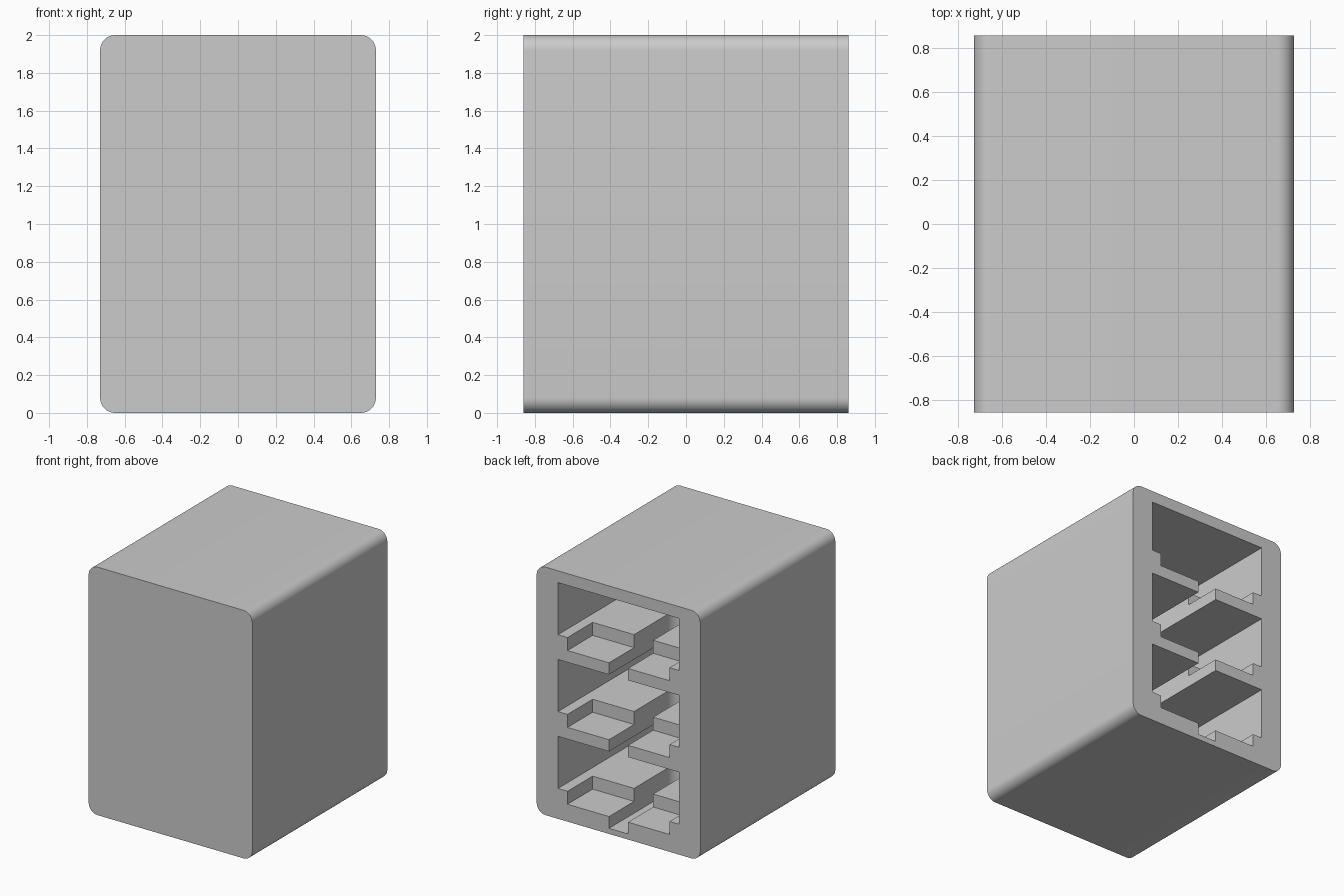
import bpy, bmesh, math

cube = bpy.data.objects.get("Cube")
if cube:
    bpy.data.objects.remove(cube, do_unlink=True)

# Overall size and compartment layout
W, D, H = 0.73, 0.86, 2.0
RADIUS = 0.08
PITCH = 0.62
BASE = 0.045
INNER = 0.54
FRONT_WALL = -0.7


def prism(name, outline, z0, z1):
    """Upright solid with the given plan outline."""
    bm = bmesh.new()
    face = bm.faces.new([bm.verts.new((x, y, z0)) for x, y in outline])
    up = bmesh.ops.extrude_face_region(bm, geom=[face])["geom"]
    bmesh.ops.translate(bm, vec=(0, 0, z1 - z0),
                        verts=[v for v in up if isinstance(v, bmesh.types.BMVert)])
    bmesh.ops.recalc_face_normals(bm, faces=bm.faces)
    mesh = bpy.data.meshes.new(name)
    bm.to_mesh(mesh)
    bm.free()
    obj = bpy.data.objects.new(name, mesh)
    bpy.context.collection.objects.link(obj)
    return obj


def rect(half, y0, y1):
    return [(-half, y0), (half, y0), (half, y1), (-half, y1)]


def slot_outline(half, y_centre, y1, steps=16):
    arc = [math.pi + math.pi * i / steps for i in range(steps + 1)]
    return ([(half * math.cos(a), y_centre + half * math.sin(a)) for a in arc]
            + [(half, y1), (-half, y1)])


# Cabinet body with its four long edges rounded
cabinet = prism("cabinet", rect(W, -D, D), 0, H)
bm = bmesh.new()
bm.from_mesh(cabinet.data)
long_edges = [e for e in bm.edges
              if abs(e.verts[0].co.y - e.verts[1].co.y) > D]
bmesh.ops.bevel(bm, geom=long_edges, offset=RADIUS, segments=10,
                profile=0.5, affect='EDGES')
bm.to_mesh(cabinet.data)
bm.free()

# Three open compartments, each with a recessed shelf lip and a finger slot
cutters = []
for i in range(3):
    z = BASE + PITCH * i
    shelf = z + 0.2
    below = z if i == 0 else z - 0.05
    cutters += [
        prism("compartment_cutter", rect(INNER, FRONT_WALL, D + 0.1), shelf, z + PITCH),
        prism("recess_cutter", rect(0.455, 0.54, D + 0.12), z + 0.095, shelf + 0.1),
        prism("slot_cutter", slot_outline(0.085, 0.12, D + 0.14), below, shelf + 0.12),
    ]
for cutter in cutters:
    cutter.hide_render = True
    mod = cabinet.modifiers.new("cut", 'BOOLEAN')
    mod.operation = 'DIFFERENCE'
    mod.solver = 'EXACT'
    mod.object = cutter

# Bake the cuts and drop the cutters
bpy.context.view_layer.update()
graph = bpy.context.evaluated_depsgraph_get()
baked = bpy.data.meshes.new_from_object(cabinet.evaluated_get(graph))
cabinet.modifiers.clear()
cabinet.data = baked
for cutter in cutters:
    bpy.data.objects.remove(cutter, do_unlink=True)

# Plain grey finish
grey = bpy.data.materials.new("light_grey")
grey.use_nodes = True
colour = (0.6, 0.6, 0.6, 1)
grey.diffuse_color = colour
grey.node_tree.nodes["Principled BSDF"].inputs["Base Color"].default_value = colour
cabinet.data.materials.clear()
cabinet.data.materials.append(grey)

bpy.ops.object.select_all(action='DESELECT')
cabinet.select_set(True)
bpy.context.view_layer.objects.active = cabinet
bpy.ops.object.shade_smooth_by_angle(angle=math.radians(30))
